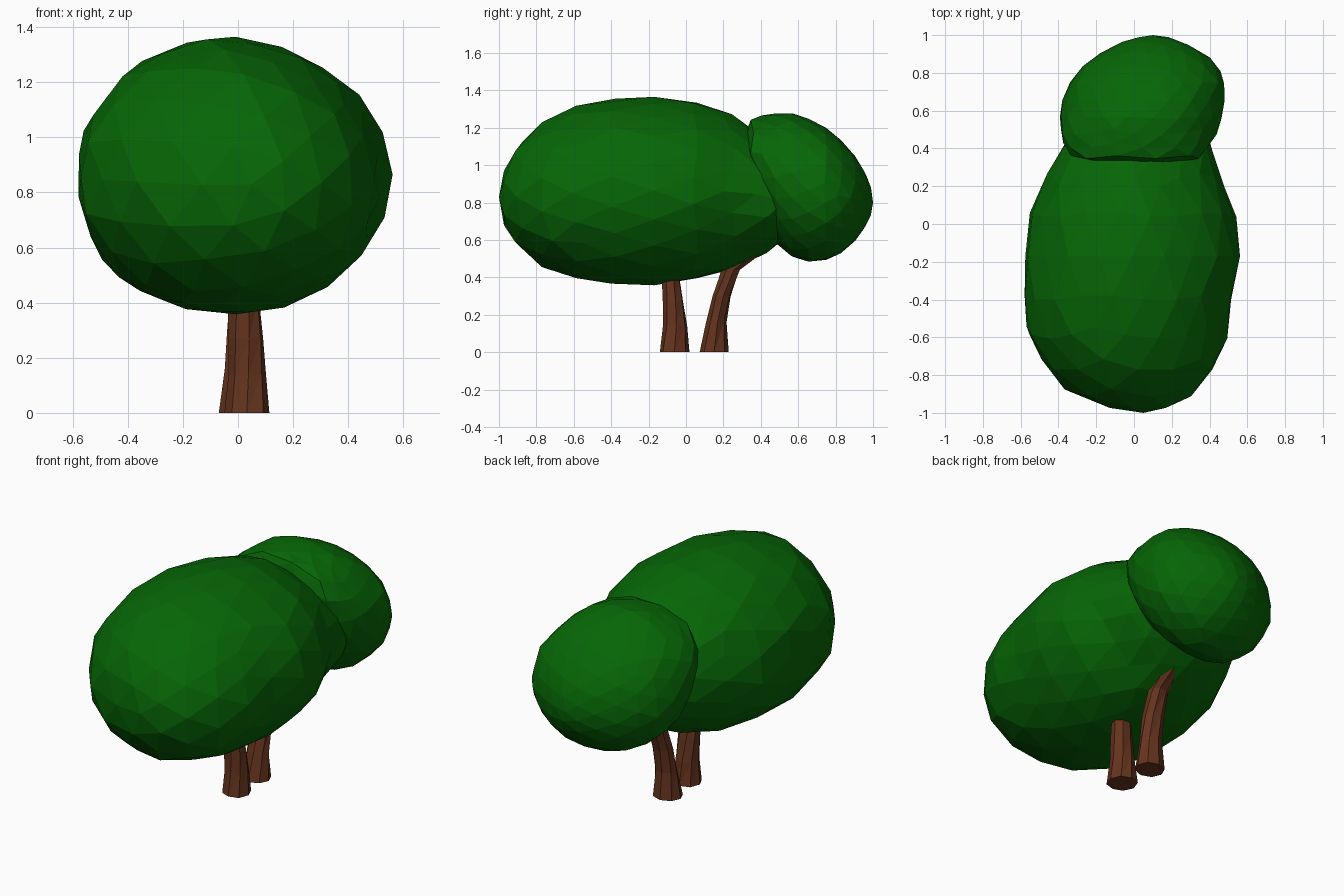
import bpy, bmesh, math, random
from mathutils import Vector

if "Cube" in bpy.data.objects:
    bpy.data.objects.remove(bpy.data.objects["Cube"])

random.seed(4)


def material(name, rgb):
    m = bpy.data.materials.new(name)
    m.diffuse_color = (*rgb, 1)
    m.use_nodes = True
    m.node_tree.nodes["Principled BSDF"].inputs["Base Color"].default_value = m.diffuse_color
    return m


LEAF = material("leaf green", (0.002, 0.133, 0.002))
BARK = material("bark brown", (0.13, 0.034, 0.013))


def finish(bm, name, mat):
    bmesh.ops.recalc_face_normals(bm, faces=bm.faces)
    me = bpy.data.meshes.new(name)
    bm.to_mesh(me)
    bm.free()
    me.materials.append(mat)
    ob = bpy.data.objects.new(name, me)
    bpy.context.collection.objects.link(ob)
    return ob


def canopy(name, stations, rough, dent=0, bulge=0):
    """Faceted blob along y; stations are (y, x_min, x_max, z_min, z_max).
    dent flattens the upper right, bulge swells the lower left."""
    y0, y1 = stations[0][0], stations[-1][0]
    mid, half = (y0 + y1) / 2, (y1 - y0) / 2
    # interpolate in polar angle so both ends stay rounded
    angle = lambda y: math.acos(max(-1, min(1, (mid - y) / half)))
    keys = [angle(s[0]) for s in stations]
    bm = bmesh.new()
    bmesh.ops.create_icosphere(bm, subdivisions=3, radius=1)
    for v in bm.verts:
        n = v.co.normalized()
        a = math.acos(max(-1, min(1, -n.z)))
        i = 0
        while i < len(keys) - 2 and a > keys[i + 1]:
            i += 1
        f = (a - keys[i]) / (keys[i + 1] - keys[i])
        _, xa, xb, za, zb = [p + (q - p) * f for p, q in zip(stations[i], stations[i + 1])]
        r = math.hypot(n.x, n.y) or 1
        cx, cz = n.x / r, n.y / r
        k = 1.01 + random.uniform(-rough, rough)
        if cx > 0 and cz > 0:
            k -= dent * 2 * cx * cz
        if cx < 0 and cz < 0:
            k += bulge * 2 * cx * cz
        v.co = Vector(((xa + xb) / 2 + cx * (xb - xa) / 2 * k,
                       mid + half * n.z,
                       (za + zb) / 2 + cz * (zb - za) / 2 * k))
    return finish(bm, name, LEAF)


def trunk(name, path, sides=8):
    """Uneven tube; path entries are (x, y, z, radius_x, radius_y)."""
    bm = bmesh.new()
    rings = []
    for j, (x, y, z, rx, ry) in enumerate(path):
        ring = []
        for i in range(sides):
            a = math.tau * (i + 0.15 * j) / sides
            k = random.uniform(0.94, 1.06)
            ring.append(bm.verts.new((x + rx * k * math.cos(a), y + ry * k * math.sin(a), z)))
        rings.append(ring)
    for lo, hi in zip(rings, rings[1:]):
        for i in range(sides):
            j = (i + 1) % sides
            bm.faces.new((lo[i], lo[j], hi[j]))
            bm.faces.new((lo[i], hi[j], hi[i]))
    bm.faces.new(rings[0])
    bm.faces.new(rings[-1])
    return finish(bm, name, BARK)


# Large front foliage mass
canopy("large_canopy", [
    (-1.00, 0.05, 0.05, 0.83, 0.83),
    (-0.96, -0.17, 0.23, 0.64, 1.01),
    (-0.88, -0.36, 0.34, 0.55, 1.13),
    (-0.72, -0.48, 0.45, 0.43, 1.26),
    (-0.55, -0.57, 0.50, 0.39, 1.32),
    (-0.30, -0.58, 0.54, 0.36, 1.37),
    (-0.05, -0.57, 0.57, 0.37, 1.36),
    (0.10, -0.53, 0.52, 0.40, 1.33),
    (0.30, -0.43, 0.42, 0.47, 1.24),
    (0.45, -0.36, 0.41, 0.55, 1.12),
    (0.56, -0.28, 0.36, 0.63, 0.98),
    (0.66, 0.02, 0.02, 0.80, 0.80)], 0.018, dent=0.045, bulge=0.03)

# Smaller rear foliage mass
canopy("small_canopy", [
    (0.31, 0.03, 0.03, 1.09, 1.09),
    (0.345, -0.31, 0.34, 0.90, 1.25),
    (0.45, -0.385, 0.42, 0.62, 1.275),
    (0.60, -0.39, 0.475, 0.48, 1.275),
    (0.77, -0.33, 0.48, 0.50, 1.19),
    (0.88, -0.22, 0.40, 0.57, 1.08),
    (0.96, -0.07, 0.26, 0.67, 0.96),
    (1.00, 0.10, 0.10, 0.80, 0.80)], 0.012)

# Upright trunk and the rear one that bends toward the small canopy
trunk("front_trunk", [
    (0.032, -0.062, 0.00, 0.080, 0.082),
    (0.030, -0.060, 0.14, 0.068, 0.066),
    (0.026, -0.070, 0.27, 0.064, 0.058),
    (0.020, -0.085, 0.40, 0.060, 0.050),
    (0.015, -0.105, 0.48, 0.048, 0.040)])
trunk("rear_trunk", [
    (0.014, 0.150, 0.00, 0.083, 0.075),
    (0.018, 0.162, 0.16, 0.070, 0.053),
    (0.022, 0.188, 0.30, 0.064, 0.050),
    (0.028, 0.238, 0.44, 0.058, 0.052),
    (0.032, 0.330, 0.52, 0.052, 0.065),
    (0.036, 0.470, 0.61, 0.042, 0.060)])
